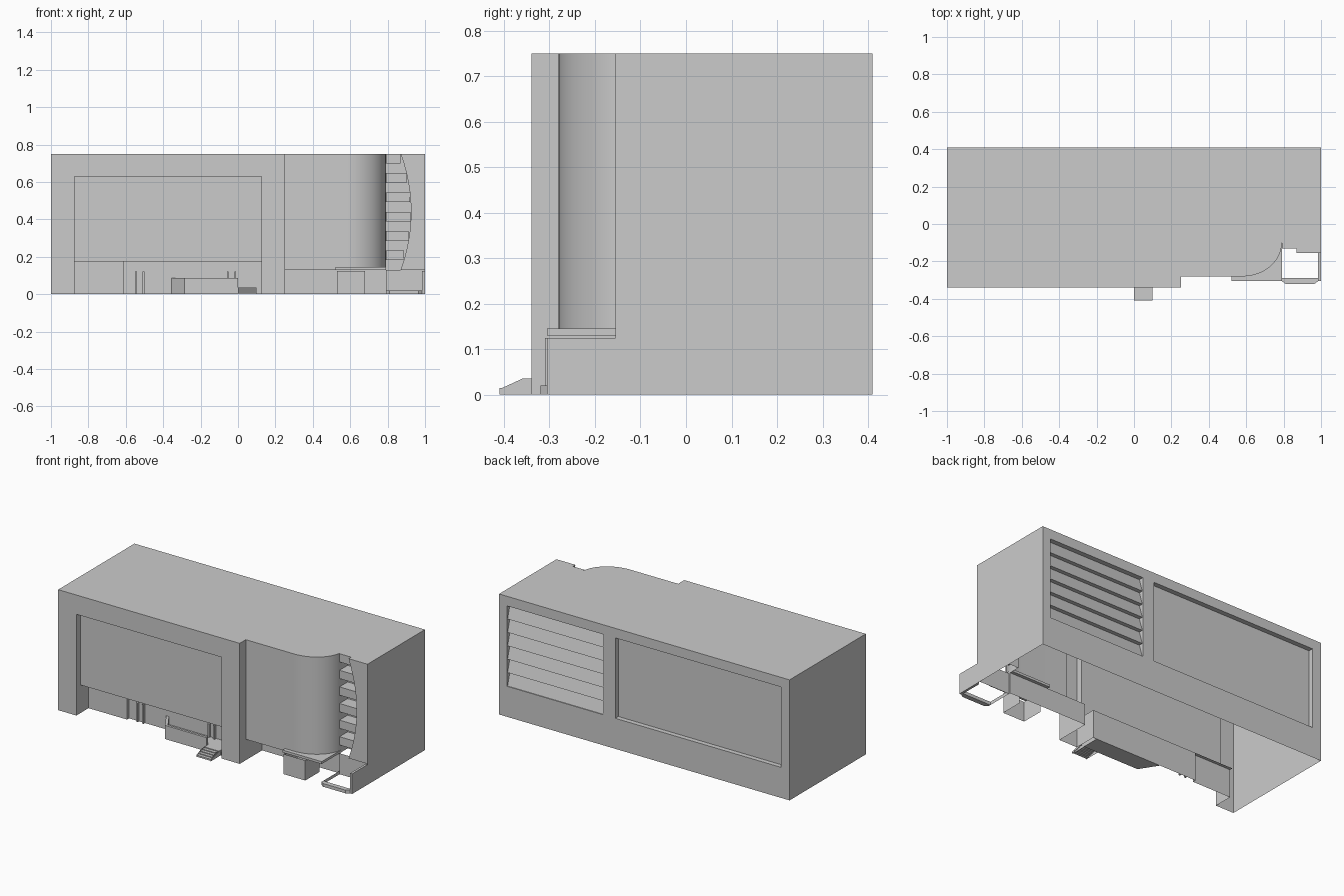
import bpy, bmesh, math

cube = bpy.data.objects.get("Cube")
if cube:
    bpy.data.objects.remove(cube, do_unlink=True)

grey = bpy.data.materials.new("plain_grey")
grey.use_nodes = True
COL = (0.6, 0.6, 0.6, 1)
grey.diffuse_color = COL
grey.node_tree.nodes["Principled BSDF"].inputs["Base Color"].default_value = COL

TOP, FRONT, BACK = 0.75, -0.34, 0.41


def make(name, polys, smooth=False):
    """Object from a list of 3D polygons."""
    bm = bmesh.new()
    for p in polys:
        bm.faces.new([bm.verts.new(c) for c in p])
    bmesh.ops.remove_doubles(bm, verts=bm.verts, dist=1e-5)
    me = bpy.data.meshes.new(name)
    bm.to_mesh(me)
    bm.free()
    me.materials.append(grey)
    ob = bpy.data.objects.new(name, me)
    bpy.context.collection.objects.link(ob)
    if smooth:
        for o in bpy.context.selected_objects:
            o.select_set(False)
        ob.select_set(True)
        bpy.context.view_layer.objects.active = ob
        bpy.ops.object.shade_smooth_by_angle(angle=math.radians(30))
    return ob


def wall(path, z0, z1):
    """Vertical sheet along a plan path."""
    return [[(*a, z0), (*b, z0), (*b, z1), (*a, z1)] for a, b in zip(path, path[1:])]


def slab(path, z, down=False):
    pts = [(x, y, z) for x, y in path]
    return [pts[::-1] if down else pts]


def rect(x0, x1, y0, y1):
    return [(x0, y0), (x1, y0), (x1, y1), (x0, y1)]


def prism(path, z0, z1, bottom=True):
    p = wall(path + path[:1], z0, z1) + slab(path, z1)
    return p + slab(path, z0, True) if bottom else p


def frame(x0, x1, z0, z1, holes):
    """Back wall strips around rectangular holes, facing +y."""
    hz0, hz1 = holes[0][2:]
    polys = wall([(x1, BACK), (x0, BACK)], z0, hz0)
    polys += wall([(x1, BACK), (x0, BACK)], hz1, z1)
    right = x1
    for a, b, _, _ in holes + [(x0 - 1, x0, 0, 0)]:
        polys += wall([(right, BACK), (b, BACK)], hz0, hz1)
        right = a
    return polys


# Curved corner in plan
arc = [(0.58 + 0.21 * math.sin(t), -0.1 - 0.18 * math.cos(t))
       for t in [math.pi / 2 * i / 20 for i in range(21)]]
curve = [(0.25, -0.28)] + arc

# Roof and plain side walls
roof = [(-1, BACK), (-1, FRONT), (0.25, FRONT)] + curve
roof += [(0.79, -0.13), (0.87, -0.13), (0.87, -0.155), (1, -0.155), (1, BACK)]
make("roof", slab(roof, TOP))
make("left_wall", wall([(1, -0.155), (1, BACK)], 0, TOP))
make("right_wall", wall([(-1, BACK), (-1, FRONT)], 0, TOP))

# Front wall around the big opening
X0, X1, HEAD, SILL = -0.875, 0.125, 0.63, 0.175
make("front_wall", wall([(-1, FRONT), (X0, FRONT)], 0, TOP)
     + wall([(X0, FRONT), (X1, FRONT)], HEAD, TOP)
     + wall([(X1, FRONT), (0.25, FRONT)], 0, TOP)
     + wall([(0.25, FRONT), (0.25, -0.28)], 0.13, TOP)
     + wall([(0.25, FRONT), (0.25, -0.12)], 0, 0.13))
make("front_panel", wall([(X0, FRONT), (X0, -0.3), (X1, -0.3), (X1, FRONT)], SILL, HEAD)
     + slab(rect(X0, X1, FRONT, -0.3), HEAD, True)
     + slab(rect(X0, X1, -0.3, -0.2), SILL, True))
make("ground_floor_wall", wall([(X0, FRONT), (X0, -0.22), (-0.61, -0.22), (-0.61, -0.2),
                                (X1, -0.2), (X1, FRONT)], 0, SILL))
for x in (-0.55, -0.51, -0.06, -0.02):
    make("door_post", prism(rect(x, x + 0.01, -0.215, -0.2), 0, 0.12))

# Porch with parapet and steps
porch = [(-0.285, -0.31), (0, -0.31), (0.1, -0.31), (0.1, -0.2), (-0.355, -0.2)]
make("porch_floor", prism(porch, 0, 0.035))
make("porch_parapet", prism([(-0.355, -0.2), (-0.285, -0.31), (0, -0.31), (0, -0.295),
                             (-0.275, -0.295), (-0.335, -0.2)], 0, 0.085))
STEPS = 5
for i in range(STEPS):
    y = -0.31 - 0.1 * i / STEPS
    h = 0.035 - 0.005 * i
    make("porch_step", prism(rect(0, 0.1, y - 0.1 / STEPS, y), h - 0.01, h))
for x in (0, 0.097):
    prof = [(-0.41, 0), (-0.31, 0), (-0.31, 0.035), (-0.36, 0.035), (-0.41, 0.012)]
    make("step_side", [[(x, y, z) for y, z in prof]])

# Curved corner, its recess and canopy
make("curved_wall", wall(curve, 0.145, TOP), smooth=True)
make("curved_wall_base", wall([(0.25, -0.28), (0.52, -0.28)], 0.13, 0.145))
make("recess_ceiling", slab(rect(0.25, 0.52, -0.28, -0.12), 0.13, True))
make("recess_wall", wall([(0.25, -0.12), (0.79, -0.12), (0.79, -0.13), (1, -0.13)], 0, 0.13))
make("canopy", prism(rect(0.52, 0.79, -0.305, -0.1), 0.13, 0.145))
make("entry_box", wall([(0.53, -0.17), (0.53, -0.31), (0.68, -0.31), (0.68, -0.17)], 0, 0.125))

# Gateway with low curb
make("gate_side", prism(rect(0.985, 1, -0.305, -0.155), 0, 0.125))
make("gate_curb", prism([(0.79, -0.305), (0.81, -0.32), (0.965, -0.32), (0.985, -0.305),
                         (0.985, -0.29), (0.79, -0.29)], 0, 0.02))
make("gate_post", wall([(0.79, -0.12), (0.79, -0.305)], 0, 0.02))


# Front end wall with bowed edge and stacked blocks
def bow(z):
    return 0.925 - 0.055 * ((z - 0.44) / 0.31) ** 2


zs = [0.13 + 0.62 * i / 12 for i in range(13)]
edge = [(bow(z), z) for z in zs]
make("end_wall", [[(x, -0.155, z) for x, z in [(1, 0.13), (1, TOP)] + edge[::-1]]]
     + [[(a, -0.05, z0), (a, -0.155, z0), (b, -0.155, z1), (b, -0.05, z1)]
        for (a, z0), (b, z1) in zip(edge, edge[1:])]
     + slab(rect(0.87, 1, -0.155, -0.13), 0.13, True))
make("notch_back", wall([(0.79, -0.1), (0.79, -0.05), (0.93, -0.05)], 0.13, TOP))
for i in range(1, 12, 2):
    x = min(bow(zs[i]), bow(zs[i + 1]))
    make("notch_block", prism(rect(0.79, x, -0.13, -0.05), zs[i], zs[i + 1]))

# Back wall with louvre bay and wide panel
LOUVRE, PANEL = (0.28, 0.945, 0.19, 0.69), (-0.94, 0.2, 0.19, 0.69)
make("back_wall", frame(-1, 1, 0, TOP, [LOUVRE, PANEL]))
IN = BACK - 0.03
for name, (a, b, z0, z1) in (("louvre_bay", LOUVRE), ("back_panel", PANEL)):
    polys = wall([(b, BACK), (b, IN), (a, IN), (a, BACK)], z0, z1)
    polys += slab(rect(a, b, IN, BACK), z0) + slab(rect(a, b, IN, BACK), z1, True)
    make(name, polys)
a, b, z0, z1 = LOUVRE
for i in range(6):
    lo = z0 + (z1 - z0) * i / 6
    hi = lo + (z1 - z0) / 6
    make("louvre_slat", [[(b, BACK - 0.005, lo), (a, BACK - 0.005, lo), (a, IN, hi), (b, IN, hi)],
                         [(a, BACK - 0.005, lo), (b, BACK - 0.005, lo), (b, IN, lo), (a, IN, lo)]])
